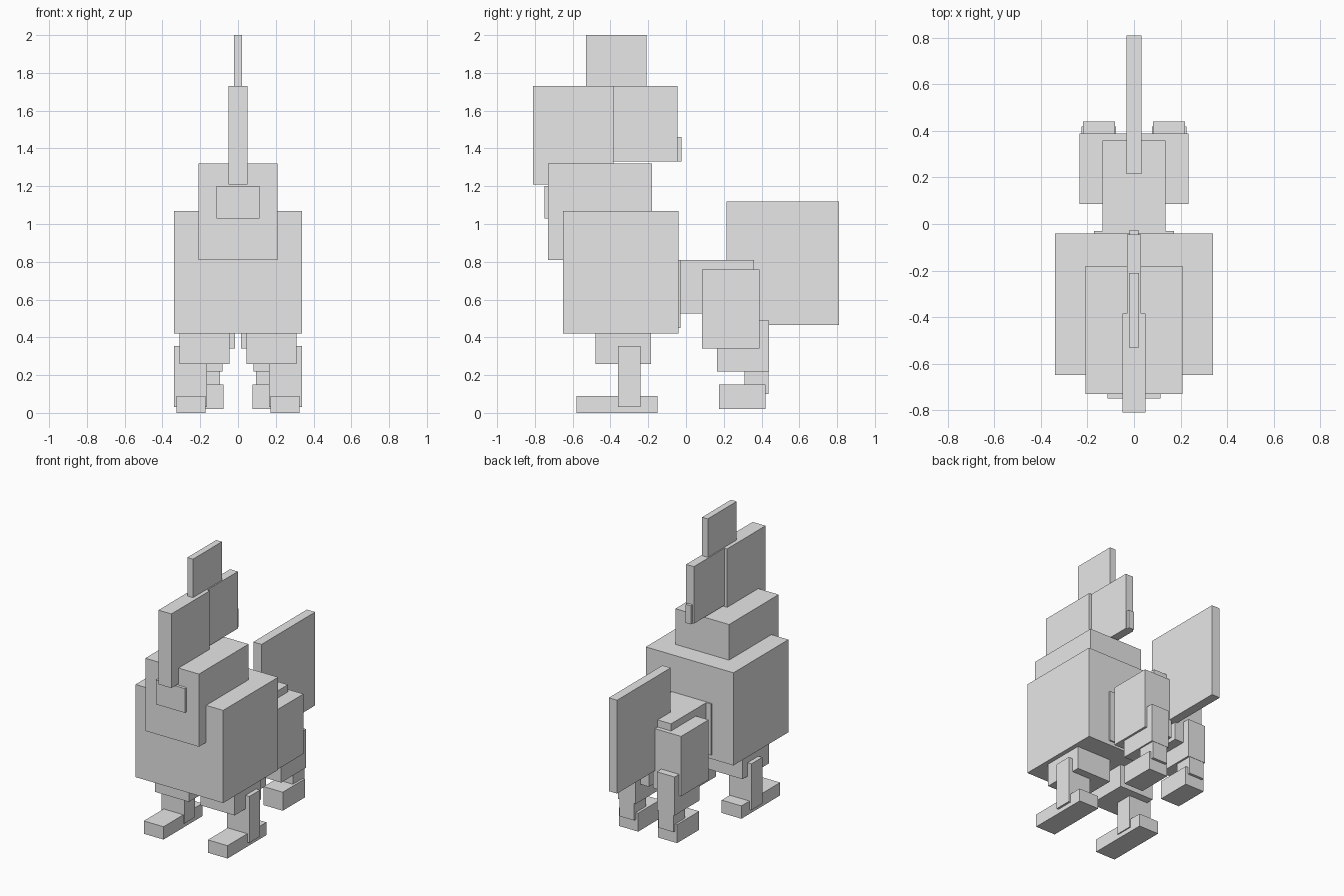
import bpy
import bmesh

if "Cube" in bpy.data.objects:
    bpy.data.objects.remove(bpy.data.objects["Cube"])

grey = bpy.data.materials.new("light_grey")
grey.diffuse_color = (0.8, 0.8, 0.8, 1.0)
grey.use_nodes = True
grey.node_tree.nodes["Principled BSDF"].inputs["Base Color"].default_value = grey.diffuse_color


def box(name, x, y, z):
    """Axis-aligned block given as (min, max) ranges."""
    bm = bmesh.new()
    bmesh.ops.create_cube(bm, size=1.0)
    for v in bm.verts:
        v.co = [r[0] + (c + 0.5) * (r[1] - r[0]) for c, r in zip(v.co, (x, y, z))]
    mesh = bpy.data.meshes.new(name)
    bm.to_mesh(mesh)
    bm.free()
    mesh.materials.append(grey)
    obj = bpy.data.objects.new(name, mesh)
    bpy.context.collection.objects.link(obj)


def centre(name, half, y, z):
    box(name, (-half, half), y, z)


def pair(name, x, y, z):
    box(name + "_right", x, y, z)
    box(name + "_left", (-x[1], -x[0]), y, z)


# Body, from chest to hips
centre("body", 0.34, (-0.65, -0.04), (0.42, 1.07))
centre("shoulder_block", 0.208, (-0.73, -0.18), (0.81, 1.32))
centre("chest_plate", 0.113, (-0.75, -0.70), (1.03, 1.20))
centre("rear_plate", 0.172, (-0.10, -0.03), (0.45, 0.81))
centre("waist", 0.136, (-0.06, 0.36), (0.525, 0.81))
pair("haunch", (0.015, 0.235), (0.085, 0.39), (0.34, 0.76))

# Thin head, crest and tail
centre("head_front", 0.05, (-0.81, -0.385), (1.21, 1.73))
centre("head_rear", 0.03, (-0.40, -0.045), (1.33, 1.73))
centre("head_rear_tab", 0.02, (-0.20, -0.025), (1.33, 1.46))
centre("crest", 0.022, (-0.53, -0.21), (1.70, 2.0))
centre("tail", 0.032, (0.215, 0.81), (0.465, 1.12))

# Front legs
pair("front_thigh", (0.045, 0.31), (-0.48, -0.185), (0.26, 0.45))
pair("front_shin", (0.165, 0.34), (-0.36, -0.24), (0.03, 0.355))
pair("front_foot", (0.172, 0.325), (-0.58, -0.15), (0.0, 0.09))

# Rear legs
pair("rear_thigh", (0.082, 0.22), (0.165, 0.44), (0.22, 0.49))
pair("rear_shin", (0.095, 0.21), (0.31, 0.438), (0.10, 0.30))
pair("rear_foot", (0.077, 0.225), (0.175, 0.42), (0.02, 0.15))
